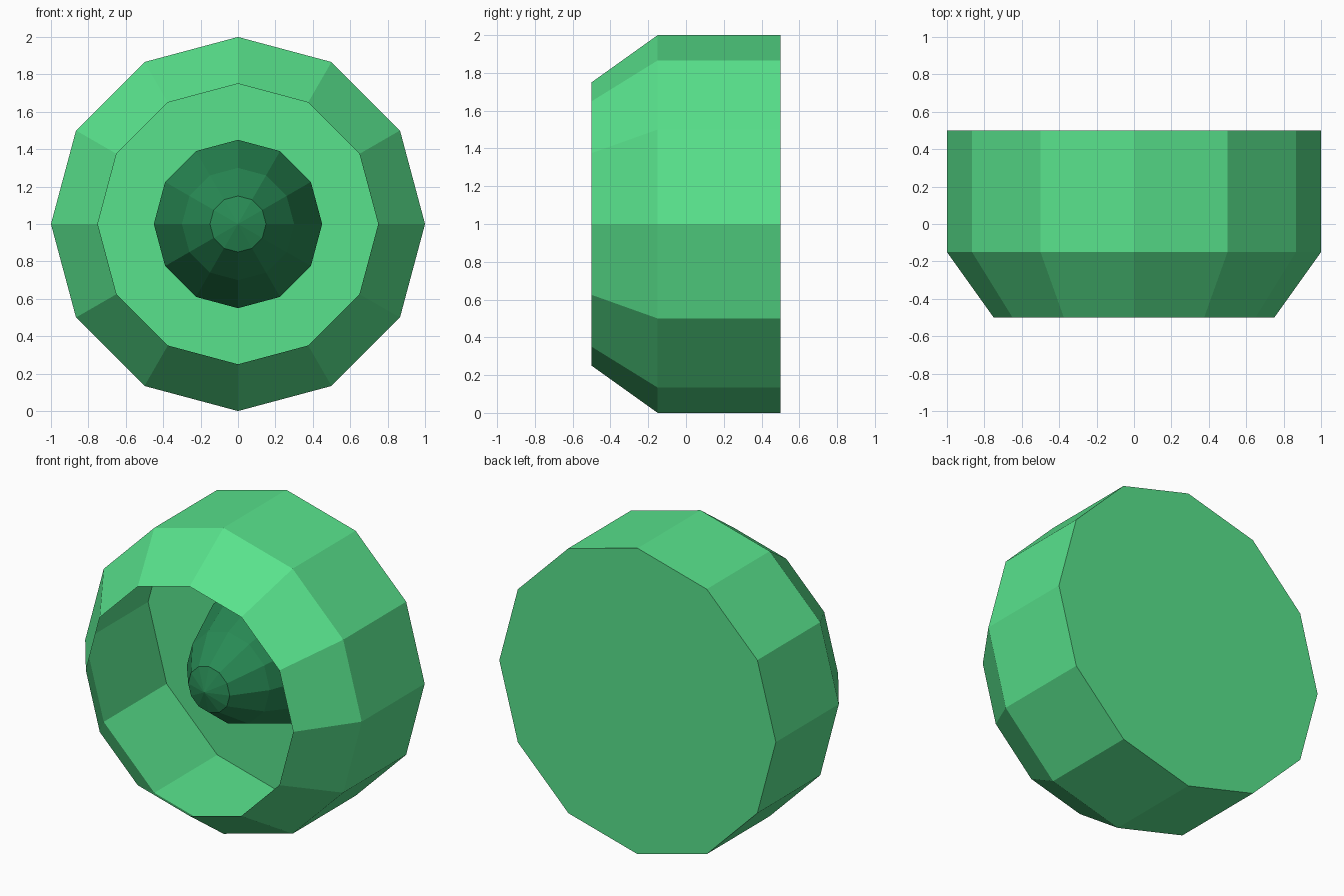
import bpy
import bmesh
from math import cos, sin, tau

SIDES = 12
AXIS_Z = 1.0

start_cube = bpy.data.objects.get("Cube")
if start_cube:
    bpy.data.objects.remove(start_cube, do_unlink=True)


def make_material(name, rgb):
    mat = bpy.data.materials.new(name)
    mat.use_nodes = True
    colour = (*rgb, 1.0)
    mat.diffuse_color = colour
    mat.node_tree.nodes["Principled BSDF"].inputs["Base Color"].default_value = colour
    return mat


def lathe(name, profile, mat, close_back=False):
    """Spin (radius, y) points, listed front to back, around the y axis."""
    bm = bmesh.new()
    rings = []
    for r, y in profile:
        count = SIDES if r > 0 else 1
        rings.append([bm.verts.new((r * cos(tau * i / SIDES), y,
                                    AXIS_Z + r * sin(tau * i / SIDES)))
                      for i in range(count)])
    for front, back in zip(rings, rings[1:]):
        for i in range(SIDES):
            j = (i + 1) % SIDES
            if len(front) == 1:
                bm.faces.new((back[i], back[j], front[0]))
            else:
                bm.faces.new((back[i], back[j], front[j], front[i]))
    if close_back:
        bm.faces.new(rings[-1][::-1])
    mesh = bpy.data.meshes.new(name)
    bm.to_mesh(mesh)
    bm.free()
    mesh.materials.append(mat)
    obj = bpy.data.objects.new(name, mesh)
    bpy.context.collection.objects.link(obj)
    return obj


light_green = make_material("light_green", (0.098, 0.76, 0.263))
dark_green = make_material("dark_green", (0.021, 0.254, 0.089))

# Thin open housing: tapered mouth, straight drum and flat back wall
lathe("housing", [(0.75, -0.5), (1.0, -0.15), (1.0, 0.5)],
      light_green, close_back=True)

# Blunt faceted cone inside the housing
lathe("inner_cone", [(0, -0.35), (0.15, -0.3), (0.3, -0.1), (0.45, 0.3)],
      dark_green)
